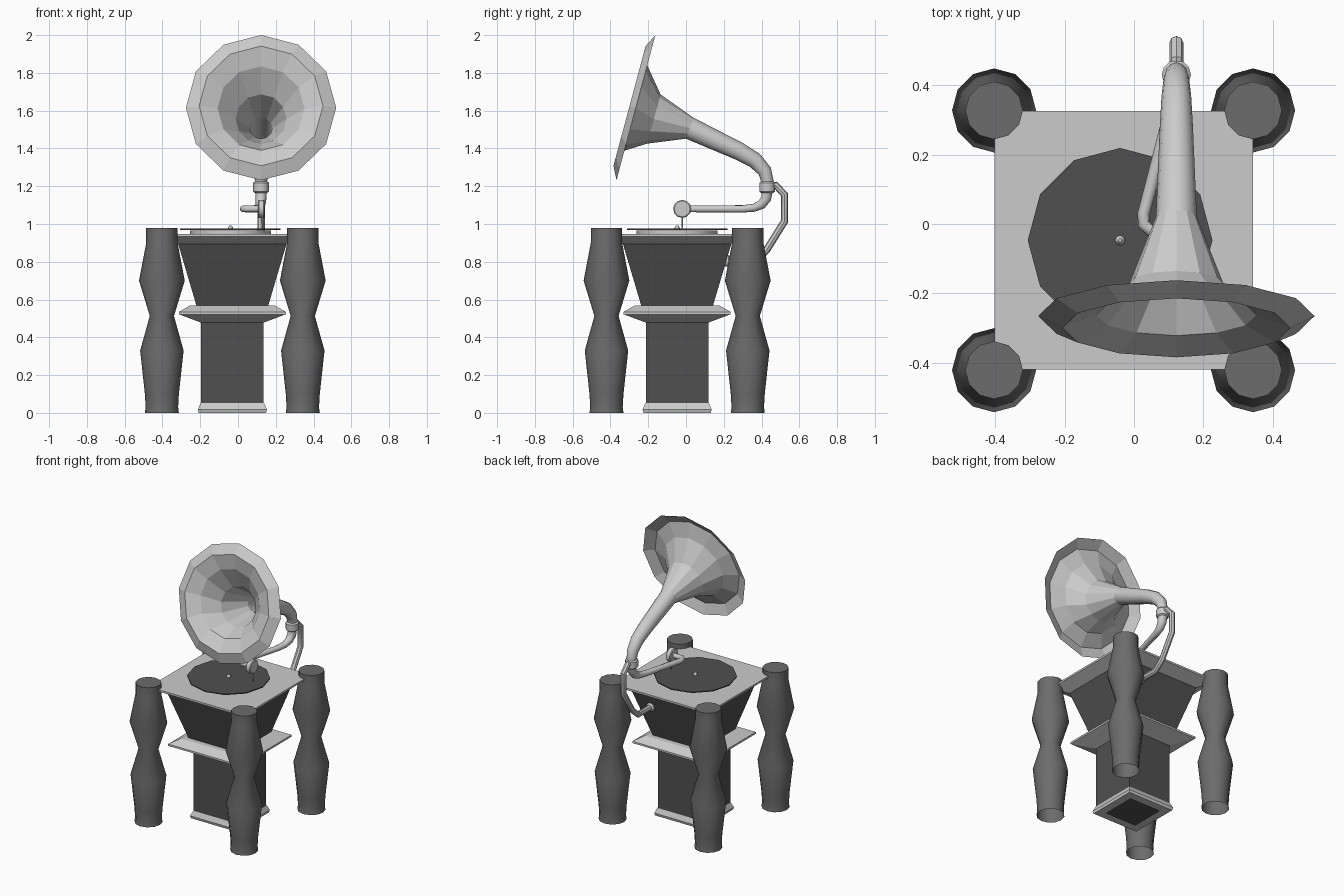
import bpy, bmesh, math
from mathutils import Vector, Matrix

if "Cube" in bpy.data.objects:
    bpy.data.objects.remove(bpy.data.objects["Cube"])


def build(name, rings, cap_start=False, cap_end=False, smooth=True, grey=None):
    """Bridge equal-sized rings of points into one object."""
    bm = bmesh.new()
    vr = [[bm.verts.new(p) for p in ring] for ring in rings]
    n = len(vr[0])
    for a, b in zip(vr, vr[1:]):
        for i in range(n):
            j = (i + 1) % n
            bm.faces.new((a[i], a[j], b[j], b[i]))
    if cap_start:
        bm.faces.new(vr[0][::-1])
    if cap_end:
        bm.faces.new(vr[-1])
    bmesh.ops.recalc_face_normals(bm, faces=bm.faces)
    me = bpy.data.meshes.new(name)
    bm.to_mesh(me)
    bm.free()
    ob = bpy.data.objects.new(name, me)
    bpy.context.collection.objects.link(ob)
    if grey:
        me.materials.append(grey)
    if smooth:
        bpy.ops.object.select_all(action='DESELECT')
        ob.select_set(True)
        bpy.context.view_layer.objects.active = ob
        bpy.ops.object.shade_smooth_by_angle(angle=math.radians(40))
    return ob


def lathe(name, profile, centre, sides=12, axis='Z', **kw):
    """Revolve (radius, height); four sides take half-widths."""
    k, off = (math.sqrt(2), math.pi / 4) if sides == 4 else (1, 0)
    rot = {'Z': Matrix(), 'X': Matrix.Rotation(math.pi / 2, 4, 'Y'),
           'Y': Matrix.Rotation(-math.pi / 2, 4, 'X')}[axis]
    m = Matrix.Translation(centre) @ rot
    rings = [[m @ Vector((r * k * math.cos(off + math.tau * i / sides),
                          r * k * math.sin(off + math.tau * i / sides), h))
              for i in range(sides)] for r, h in profile]
    return build(name, rings, **kw)


def sweep(name, path, radii, sides=10, **kw):
    """Tube along a path using carried-over frames."""
    pts = [Vector(p) for p in path]
    rings, side = [], None
    for i, p in enumerate(pts):
        t = Vector()
        if i > 0:
            t += (p - pts[i - 1]).normalized()
        if i < len(pts) - 1:
            t += (pts[i + 1] - p).normalized()
        t.normalize()
        ref = side or Vector((1, 0, 0))
        side = (ref - t * ref.dot(t)).normalized()
        up = t.cross(side)
        rings.append([p + radii[i] * (side * math.cos(math.tau * k / sides) +
                                      up * math.sin(math.tau * k / sides))
                      for k in range(sides)])
    return build(name, rings, cap_start=True, cap_end=True, **kw)


def horn_part(name, stations, **kw):
    """Loft tilted rings given as (y, z, radius, tilt)."""
    rings = []
    for y, z, r, tilt in stations:
        t = math.radians(tilt)
        up = Vector((0, math.sin(t), math.cos(t)))
        rings.append([Vector((HX, y, z)) + r * (Vector((1, 0, 0)) * math.cos(math.tau * i / 12) +
                      up * math.sin(math.tau * i / 12)) for i in range(12)])
    return build(name, rings, **kw)


dark = bpy.data.materials.new("dark_grey")
dark.diffuse_color = (0.08, 0.08, 0.08, 1)
dark.use_nodes = True
dark.node_tree.nodes["Principled BSDF"].inputs["Base Color"].default_value = dark.diffuse_color
mid = bpy.data.materials.new("mid_grey")
mid.diffuse_color = (0.15, 0.15, 0.15, 1)
mid.use_nodes = True
mid.node_tree.nodes["Principled BSDF"].inputs["Base Color"].default_value = mid.diffuse_color

CX, CY, HX = -0.03, -0.047, 0.122
C = (CX, CY, 0)

# cabinet
lathe("base_trim", [(.12, .0), (.178, 0), (.183, .018), (.168, .052)], C, 4, smooth=False)
lathe("pedestal", [(.166, .02), (.166, .49)], C, 4, smooth=False, cap_start=True, grey=dark)
lathe("waist_moulding", [(.166, .478), (.283, .522), (.283, .535), (.225, .568), (.19, .568)],
      C, 4, smooth=False)
lathe("upper_cabinet", [(.19, .568), (.287, .895)], C, 4, smooth=False, grey=dark)
lathe("top_board", [(.287, .895), (.372, .935), (.372, .948)], C, 4, smooth=False, cap_end=True)

# four corner posts
post = [(.09, 0), (.086, .03), (.09, .1), (.115, .33), (.064, .513), (.121, .70), (.083, .9), (.083, .98)]
for sx in (-1, 1):
    for sy in (-1, 1):
        lathe("corner_post", post, (CX + sx * .373, CY + sy * .374, 0), cap_end=True, grey=mid)

# turntable
D = (-.04, CY, 0)
lathe("platter", [(.215, .945), (.215, .966)], D, cap_end=True)
lathe("record", [(.266, .968), (.266, .975)], D, cap_start=True, cap_end=True, smooth=False, grey=dark)
lathe("spindle", [(.015, .974), (.012, .984), (.005, .993)], D, 8, cap_end=True)

# horn
throat = (.02, 1.507, .059, 20)
horn_part("horn_bell", [(-.265, 1.616, .398, 15), (-.299, 1.625, .328, 15), (-.262, 1.612, .23, 15),
                        (-.17, 1.556, .135, 15), throat], smooth=False)
horn_part("horn_neck", [throat, (.275, 1.388, .048, 27), (.365, 1.337, .043, 38),
                        (.417, 1.28, .037, 60), (.433, 1.22, .032, 82), (.43, 1.17, .032, 92)])
lathe("collar", [(.033, 1.165), (.042, 1.172), (.042, 1.218), (.033, 1.226)], (HX, .43, 0))

# tone arm with sound box and needle
sweep("tone_arm", [(HX, .43, 1.18), (HX, .424, 1.135), (.119, .40, 1.103), (.113, .36, 1.086),
                   (.10, .30, 1.08), (.028, .03, 1.08), (.028, .0, 1.08), (.046, -.018, 1.08), (.11, -.02, 1.08)],
      [.031, .029, .026, .022, .02, .018, .018, .018, .018])
lathe("sound_box", [(.042, .105), (.048, .11), (.048, .136), (.042, .141)], (0, -.02, 1.08),
      axis='X', cap_start=True, cap_end=True)
lathe("needle", [(.003, .977), (.006, 1.04)], (.13, -.02, 0), 6, cap_start=True)

# rear support bracket
sweep("support_bracket", [(HX, .44, 1.20), (HX, .475, 1.205), (HX, .522, 1.155), (HX, .522, 1.015),
                          (HX, .425, .86), (HX, .36, .805), (HX, .20, .805)], [.02] * 7, sides=8)
lathe("bracket_flange", [(.03, .19), (.03, .225), (.02, .235)], (HX, 0, .805), axis='Y', cap_end=True)
